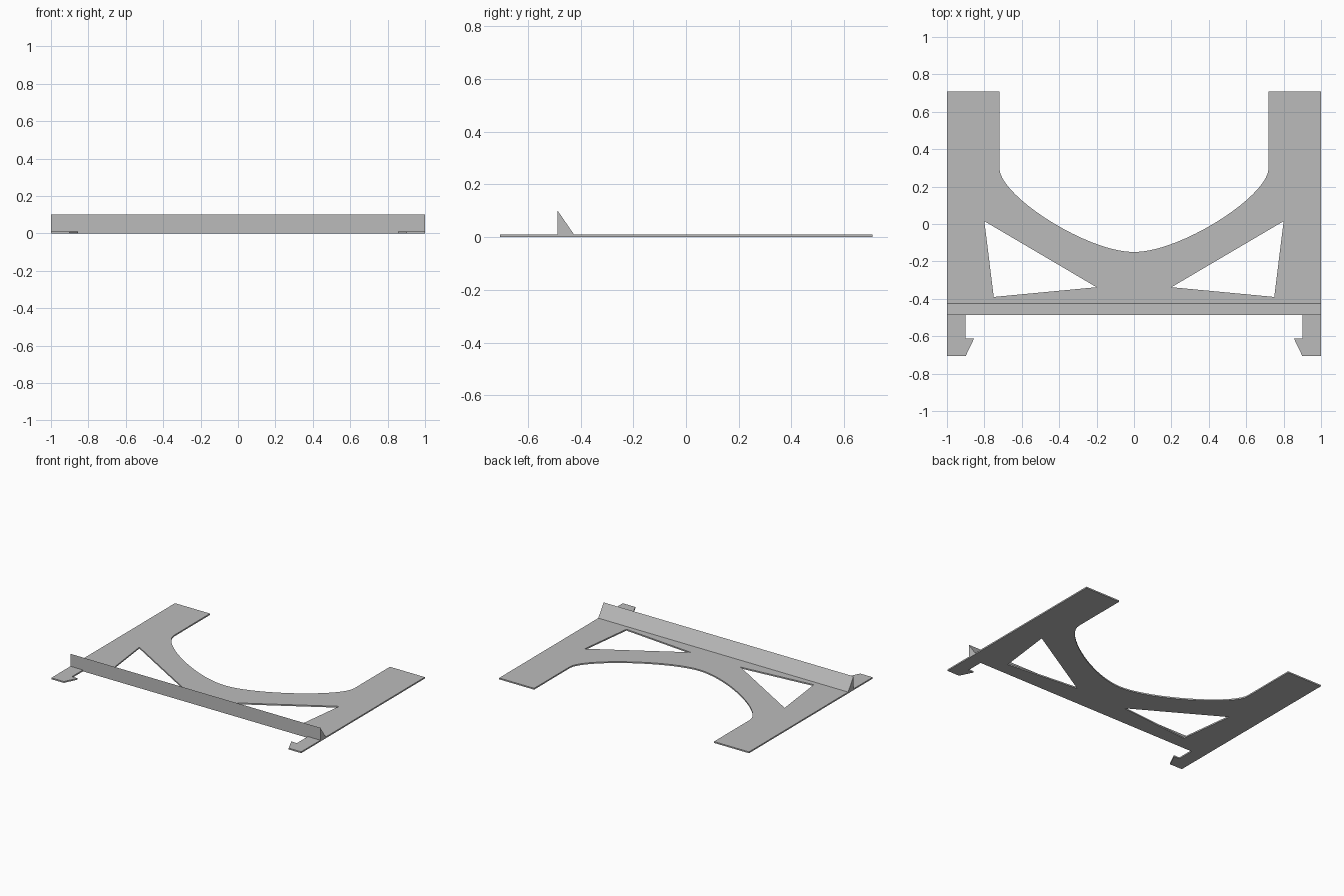
import bpy
import bmesh
from mathutils import Vector
from mathutils.geometry import interpolate_bezier

cube = bpy.data.objects.get("Cube")
if cube:
    bpy.data.objects.remove(cube, do_unlink=True)

THICK = 0.01
BACK, FRONT = 0.708, -0.706
RAIL_FRONT, RAIL_BACK, RAIL_TOP = -0.487, -0.425, 0.1

grey = bpy.data.materials.new("plain grey")
grey.use_nodes = True
colour = (0.5, 0.5, 0.5, 1)
grey.diffuse_color = colour
grey.node_tree.nodes["Principled BSDF"].inputs["Base Color"].default_value = colour


def extruded(name, loops, direction):
    """Fill flat closed loops (later ones are holes) and extrude them."""
    bm = bmesh.new()
    for loop in loops:
        verts = [bm.verts.new(p) for p in loop]
        for a, b in zip(verts, verts[1:] + verts[:1]):
            bm.edges.new((a, b))
    bmesh.ops.triangle_fill(bm, edges=bm.edges[:], use_beauty=True)
    result = bmesh.ops.extrude_face_region(bm, geom=bm.faces[:], use_keep_orig=True)
    moved = [g for g in result["geom"] if isinstance(g, bmesh.types.BMVert)]
    bmesh.ops.translate(bm, verts=moved, vec=direction)
    bmesh.ops.recalc_face_normals(bm, faces=bm.faces[:])
    mesh = bpy.data.meshes.new(name)
    bm.to_mesh(mesh)
    bm.free()
    mesh.materials.append(grey)
    obj = bpy.data.objects.new(name, mesh)
    bpy.context.collection.objects.link(obj)
    return obj


def mirrored(points):
    return [Vector((-p.x, p.y, p.z)) for p in reversed(points)]


def flat(points):
    return [Vector((x, y, 0)) for x, y in points]


# Left half of the outline: curved cut-out, back arm, front arm and hook
arch = interpolate_bezier(*flat([(0, -0.15), (0.25, -0.15), (0.72, 0.15), (0.72, 0.3)]), 20)
half = [p.to_3d() for p in arch[1:]] + flat([
    (0.72, BACK), (1, BACK), (1, FRONT), (0.9, FRONT),
    (0.855, -0.612), (0.9, -0.612), (0.9, RAIL_FRONT)])
outline = [arch[0].to_3d()] + half + mirrored(half)

# Triangular openings
opening = flat([(0.8, 0.015), (0.75, -0.39), (0.2, -0.338)])

extruded("base_plate", [outline, opening, mirrored(opening)], (0, 0, THICK))

# Raised wedge rail across the front
wedge = [Vector((-1, y, z)) for y, z in
         ((RAIL_FRONT, THICK), (RAIL_BACK, THICK), (RAIL_FRONT, RAIL_TOP))]
extruded("wedge_rail", [wedge], (2, 0, 0))
